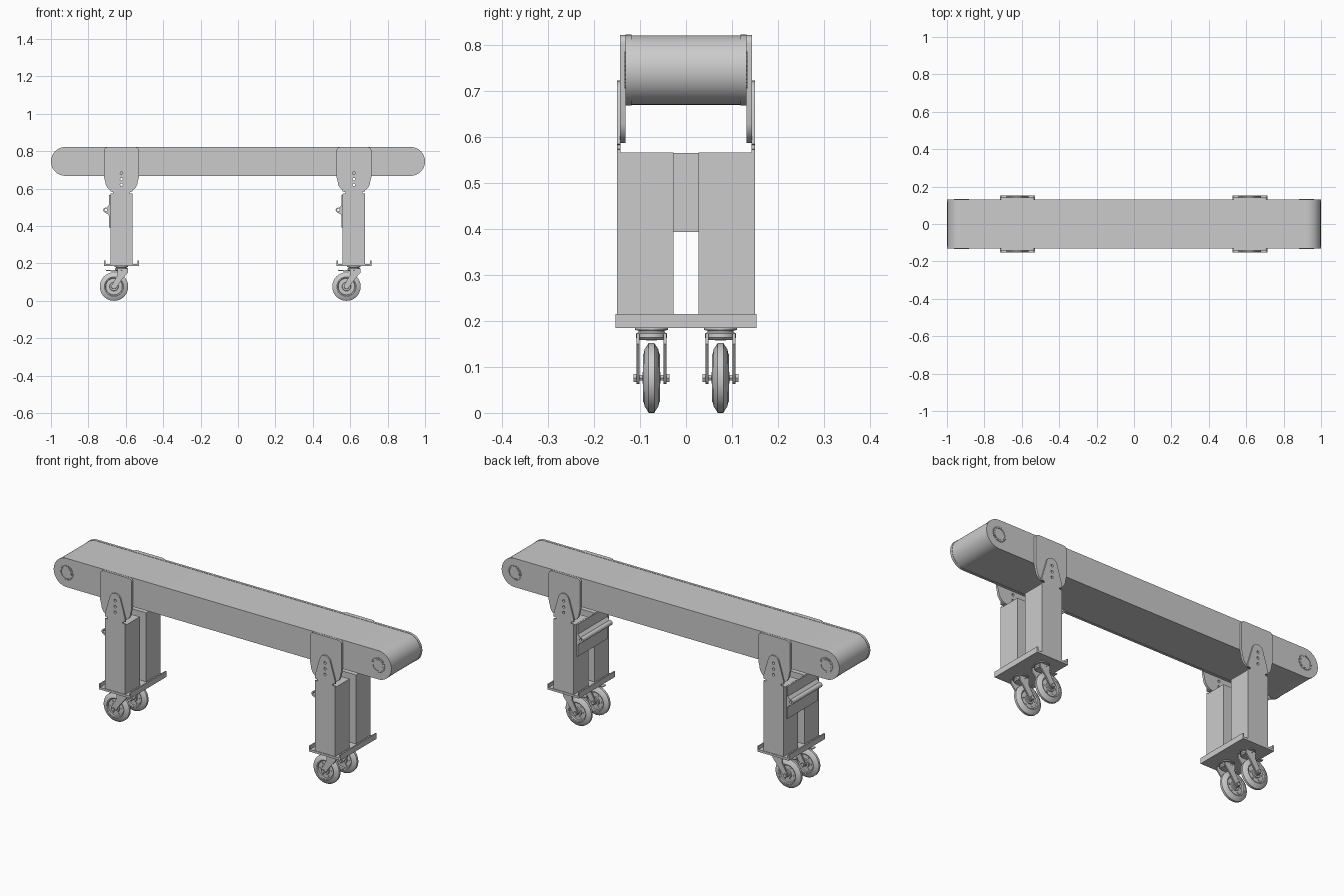
import bpy, bmesh
from math import pi, sin, cos, radians
from mathutils import Matrix, Vector

cube = bpy.data.objects.get("Cube")
if cube:
    bpy.data.objects.remove(cube, do_unlink=True)

grey = bpy.data.materials.new("plain grey")
grey.use_nodes = True
COLOUR = (0.6, 0.6, 0.6, 1)
grey.diffuse_color = COLOUR
grey.node_tree.nodes["Principled BSDF"].inputs["Base Color"].default_value = COLOUR


def finish(name, mesh, place=(0, 0, 0)):
    mesh.materials.clear()
    mesh.materials.append(grey)
    obj = bpy.data.objects.new(name, mesh)
    bpy.context.collection.objects.link(obj)
    obj.location = place
    bpy.ops.object.select_all(action='DESELECT')
    obj.select_set(True)
    bpy.context.view_layer.objects.active = obj
    bpy.ops.object.shade_smooth_by_angle(angle=radians(32))
    return obj


def plate(name, outlines, y0, y1, place=(0, 0, 0)):
    """Extrude x-z outlines along y; inner outlines become holes."""
    curve = bpy.data.curves.new(name, 'CURVE')
    curve.dimensions = '2D'
    curve.fill_mode = 'BOTH'
    curve.extrude = abs(y1 - y0) / 2
    for pts in outlines:
        spline = curve.splines.new('POLY')
        spline.points.add(len(pts) - 1)
        for p, (x, z) in zip(spline.points, pts):
            p.co = (x, z, 0, 1)
        spline.use_cyclic_u = True
    temp = bpy.data.objects.new(name, curve)
    bpy.context.collection.objects.link(temp)
    bpy.context.view_layer.update()
    graph = bpy.context.evaluated_depsgraph_get()
    mesh = bpy.data.meshes.new_from_object(temp.evaluated_get(graph))
    bpy.data.objects.remove(temp, do_unlink=True)
    bm = bmesh.new()
    bm.from_mesh(mesh)
    bmesh.ops.remove_doubles(bm, verts=bm.verts, dist=1e-5)
    bmesh.ops.transform(bm, verts=bm.verts, matrix=Matrix.Translation((0, (y0 + y1) / 2, 0))
                        @ Matrix.Rotation(pi / 2, 4, 'X'))
    bmesh.ops.recalc_face_normals(bm, faces=bm.faces)
    bm.to_mesh(mesh)
    bm.free()
    return finish(name, mesh, place)


def lathe(name, profile, axis, place, steps=40):
    """Spin (radius, height) points about the y or z axis."""
    bm = bmesh.new()
    verts = [bm.verts.new((r, 0, h)) for r, h in profile]
    edges = [bm.edges.new(pair) for pair in zip(verts, verts[1:])]
    bmesh.ops.spin(bm, geom=verts + edges, axis=(0, 0, 1), cent=(0, 0, 0),
                   angle=2 * pi, steps=steps)
    bmesh.ops.remove_doubles(bm, verts=bm.verts, dist=1e-5)
    bmesh.ops.recalc_face_normals(bm, faces=bm.faces)
    if axis == 'y':
        bmesh.ops.rotate(bm, verts=bm.verts, matrix=Matrix.Rotation(pi / 2, 3, 'X'))
    mesh = bpy.data.meshes.new(name)
    bm.to_mesh(mesh)
    bm.free()
    return finish(name, mesh, place)


def rod(name, r, half, place, axis='y', steps=24):
    return lathe(name, [(0, -half), (r, -half), (r, half), (0, half)], axis, place, steps)


def box(name, x0, x1, y0, y1, z0, z1):
    return plate(name, [[(x0, z0), (x1, z0), (x1, z1), (x0, z1)]], y0, y1)


def arc(cx, cz, r, start, end, n=8):
    angles = [radians(start + (end - start) * i / n) for i in range(n + 1)]
    return [(cx + r * cos(a), cz + r * sin(a)) for a in angles]


def circle(cx, cz, r, n=16):
    return arc(cx, cz, r, 0, 360, n)[:-1]


def stadium(half, z, r):
    return arc(half, z, r, -90, 90, 24) + arc(-half, z, r, 90, 270, 24)


# Belt bed: looped belt between two side panels, with toothed roller bearings
AXLE_X, AXLE_Z = 0.923, 0.745
plate("belt", [stadium(AXLE_X, AXLE_Z, 0.0755)], -0.12, 0.12)
teeth = [(0.04 if i % 4 < 2 else 0.035, 2 * pi * i / 96) for i in range(96)]
for side, s in (("front", -1), ("back", 1)):
    plate(side + "_side_panel", [stadium(AXLE_X, AXLE_Z, 0.077)], s * 0.118, s * 0.131)
    for x in (-AXLE_X, AXLE_X):
        gear = [(x + r * cos(a), AXLE_Z + r * sin(a)) for r, a in teeth]
        plate(side + "_bearing_ring", [gear, circle(x, AXLE_Z, 0.031, 32)], s * 0.131, s * 0.134)
        rod(side + "_roller_cap", 0.028, 0.001, (x, s * 0.1315, AXLE_Z))

# Shared outlines, centred on a leg
holes = [circle(0, z, 0.007) for z in (0.62, 0.65, 0.682)]
mount = (arc(0.075, 0.803, 0.018, 0, 90) + arc(-0.075, 0.803, 0.018, 90, 180)
         + [(-0.093, 0.66)] + arc(-0.035, 0.638, 0.052, 180, 270)
         + arc(0.035, 0.638, 0.052, 270, 360) + [(0.093, 0.66)])
ear = ([(-0.06, 0.56), (-0.06, 0.572), (-0.045, 0.574), (-0.045, 0.582), (-0.06, 0.584), (-0.06, 0.6)]
       + arc(0, 0.69, 0.032, 165, 15, 12)
       + [(0.06, 0.6), (0.06, 0.584), (0.045, 0.582), (0.045, 0.574), (0.06, 0.572), (0.06, 0.56)])
channel = [(-0.093, 0.185), (0.093, 0.185), (0.093, 0.215), (0.086, 0.215), (0.086, 0.197),
           (-0.086, 0.197), (-0.086, 0.215), (-0.093, 0.215)]
handle = ([(-0.06, 0.393), (-0.06, 0.565), (-0.067, 0.565), (-0.067, 0.512)]
          + arc(-0.085, 0.485, 0.013, 70, 230) + [(-0.072, 0.462), (-0.067, 0.455), (-0.067, 0.393)])
handle_bore = circle(-0.083, 0.486, 0.007)
fork = (arc(-0.04, 0.077, 0.014, 150, 330) + [(0.004, 0.115), (0.034, 0.15), (0.034, 0.172),
        (-0.022, 0.172), (-0.02, 0.14)])
tyre = [(0.022, 0.017), (0.024, 0.012), (0.044, 0.011), (0.047, 0.017), (0.052, 0.018),
        (0.054, 0.0165), (0.062, 0.015), (0.071, 0.009), (0.076, 0.006)]
wheel = [(0, 0.02), (0.012, 0.02), (0.014, 0.017)] + tyre
wheel += [(r, -h) for r, h in reversed(wheel)]
crown = [(0, 0.187), (0.036, 0.187), (0.036, 0.18), (0.028, 0.179), (0.028, 0.176),
         (0.034, 0.172), (0.034, 0.164), (0.028, 0.158), (0, 0.158)]


def shift(points, x):
    return [(px + x, pz) for px, pz in points]


def caster(name, x, y):
    at = (x, y, 0)
    hub = Vector((x - 0.04, y, 0.076))
    lathe(name + "_swivel", crown, 'z', at)
    lathe(name + "_wheel", wheel, 'y', hub, 48)
    rod(name + "_axle", 0.007, 0.036, hub, steps=6)
    for s in (-1, 1):
        plate(name + "_fork_arm", [fork], s * 0.026, s * 0.033, at)
        rod(name + "_axle_nut", 0.01, 0.003, hub + Vector((0, s * 0.036, 0)), steps=6)
        for i in range(6):
            a = pi * i / 3
            rod(name + "_wheel_bolt", 0.004, 0.002,
                hub + Vector((0.034 * cos(a), s * 0.0125, 0.034 * sin(a))), steps=8)
    # brake lever above the wheel
    lever = [(-0.085, 0.166), (-0.083, 0.16), (-0.05, 0.157), (-0.02, 0.157),
             (-0.02, 0.168), (-0.05, 0.163)]
    plate(name + "_lever", [lever], -0.012, 0.012, at)


# Two leg stands, each with paired legs, brackets, handle, base and casters
for end, x in (("left", 0.62), ("right", -0.623)):
    for side, s in (("front", -1), ("back", 1)):
        name = end + "_" + side
        box(name + "_leg", x - 0.06, x + 0.06, s * 0.027, s * 0.15, 0.195, 0.566)
        plate(name + "_mount_plate", [mount] + holes, s * 0.131, s * 0.143, (x, 0, 0))
        plate(name + "_leg_ear", [ear] + holes, s * 0.142, s * 0.15, (x, 0, 0))
        caster(name + "_caster", x, s * 0.075)
    plate(end + "_base_channel", [shift(channel, x)], -0.153, 0.153)
    plate(end + "_handle", [shift(handle, x), shift(handle_bore, x)], -0.125, 0.125)
